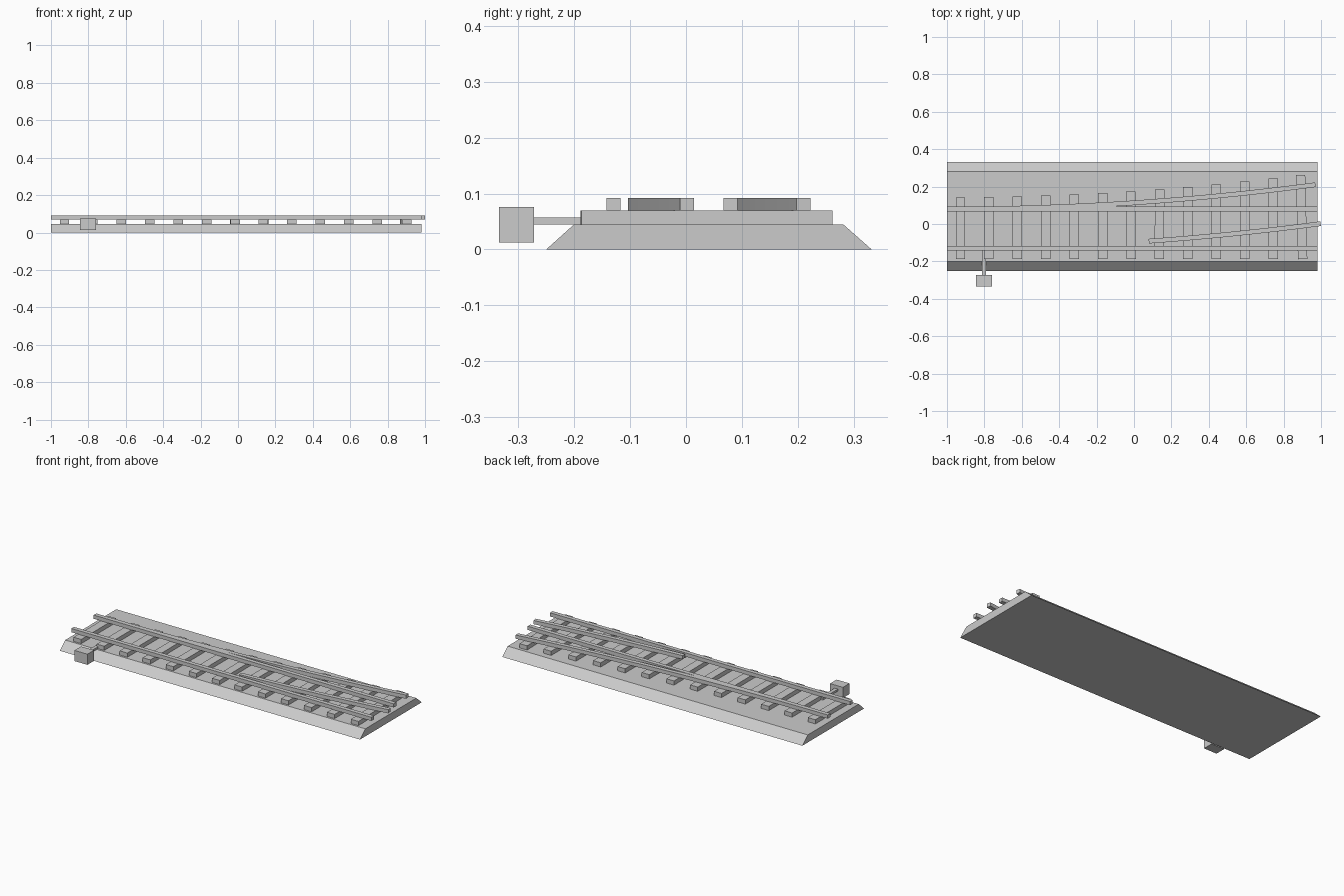
import bpy, bmesh, math
from mathutils import Matrix

cube = bpy.data.objects.get("Cube")
if cube:
    bpy.data.objects.remove(cube, do_unlink=True)

grey = bpy.data.materials.new("plain grey")
grey.use_nodes = True
grey.diffuse_color = (0.6, 0.6, 0.6, 1)
grey.node_tree.nodes["Principled BSDF"].inputs["Base Color"].default_value = (0.6, 0.6, 0.6, 1)

START = -1.0       # left end of the track
END = 0.98         # right end of the track
BED_TOP = 0.045
TIE_TOP = 0.07
RAIL_TOP = 0.092
HALF_RAIL = 0.0125
BACK_RAIL, FRONT_RAIL = 0.08, -0.13
RADIUS = 15.0      # radius of the diverging track at the back rail


def finish(name, bm):
    bmesh.ops.recalc_face_normals(bm, faces=bm.faces)
    mesh = bpy.data.meshes.new(name)
    bm.to_mesh(mesh)
    bm.free()
    mesh.materials.append(grey)
    obj = bpy.data.objects.new(name, mesh)
    bpy.context.collection.objects.link(obj)
    return obj


def box(name, x, y, z, turn=0):
    """Box from (min, max) pairs, optionally turned about its vertical axis."""
    bm = bmesh.new()
    spans = (x, y, z)
    size = Matrix.Diagonal([b - a for a, b in spans] + [1])
    bmesh.ops.create_cube(bm, size=1, matrix=size)
    obj = finish(name, bm)
    obj.location = [(a + b) / 2 for a, b in spans]
    obj.rotation_euler.z = turn
    return obj


def loft(name, rings):
    """Solid skinned through matching closed cross-sections."""
    bm = bmesh.new()
    loops = [[bm.verts.new(p) for p in ring] for ring in rings]
    n = len(loops[0])
    for a, b in zip(loops, loops[1:]):
        for i in range(n):
            j = (i + 1) % n
            bm.faces.new((a[i], a[j], b[j], b[i]))
    bm.faces.new(loops[0])
    bm.faces.new(loops[-1])
    return finish(name, bm)


def curved_rail(name, y_start, angle_from, angle_to, steps=20):
    """Rail on an arc that leaves the straight track tangentially."""
    centre_y = BACK_RAIL + RADIUS
    r = centre_y - y_start
    rings = []
    for i in range(steps + 1):
        a = angle_from + (angle_to - angle_from) * i / steps
        rings.append([(START + (r + d) * math.sin(a), centre_y - (r + d) * math.cos(a), z)
                      for d, z in ((-HALF_RAIL, TIE_TOP), (HALF_RAIL, TIE_TOP),
                                   (HALF_RAIL, RAIL_TOP), (-HALF_RAIL, RAIL_TOP))])
    return loft(name, rings)


# Sloped ballast bed
bed = [(-0.25, 0), (0.332, 0), (0.281, BED_TOP), (-0.2, BED_TOP)]
loft("ballast_bed", [[(x, y, z) for y, z in bed] for x in (START, END)])

# Sleepers, growing longer as the tracks spread
tilts = {6: 0.01, 7: -0.01, 12: 0.025}
for i in range(13):
    x = -0.928 + 0.152 * i
    back = 0.142 + (x - START) ** 2 / (2 * RADIUS)
    box(f"sleeper_{i + 1}", (x - 0.025, x + 0.025), (-0.188, back),
        (BED_TOP, TIE_TOP), tilts.get(i, 0))

# Straight rails
for name, y in (("back_straight_rail", BACK_RAIL), ("front_straight_rail", FRONT_RAIL)):
    box(name, (START, END), (y - HALF_RAIL, y + HALF_RAIL), (TIE_TOP, RAIL_TOP))

# Diverging rails
arc_end = 0.1317
curved_rail("back_curved_rail", BACK_RAIL, 0, arc_end)
curved_rail("front_curved_rail", FRONT_RAIL, 0.071, arc_end, 12)

# Switch motor and its rod
box("switch_motor", (-0.845, -0.76), (-0.334, -0.272), (0.0125, 0.076))
box("switch_rod", (-0.812, -0.791), (-0.275, -0.13), (BED_TOP, 0.057))
